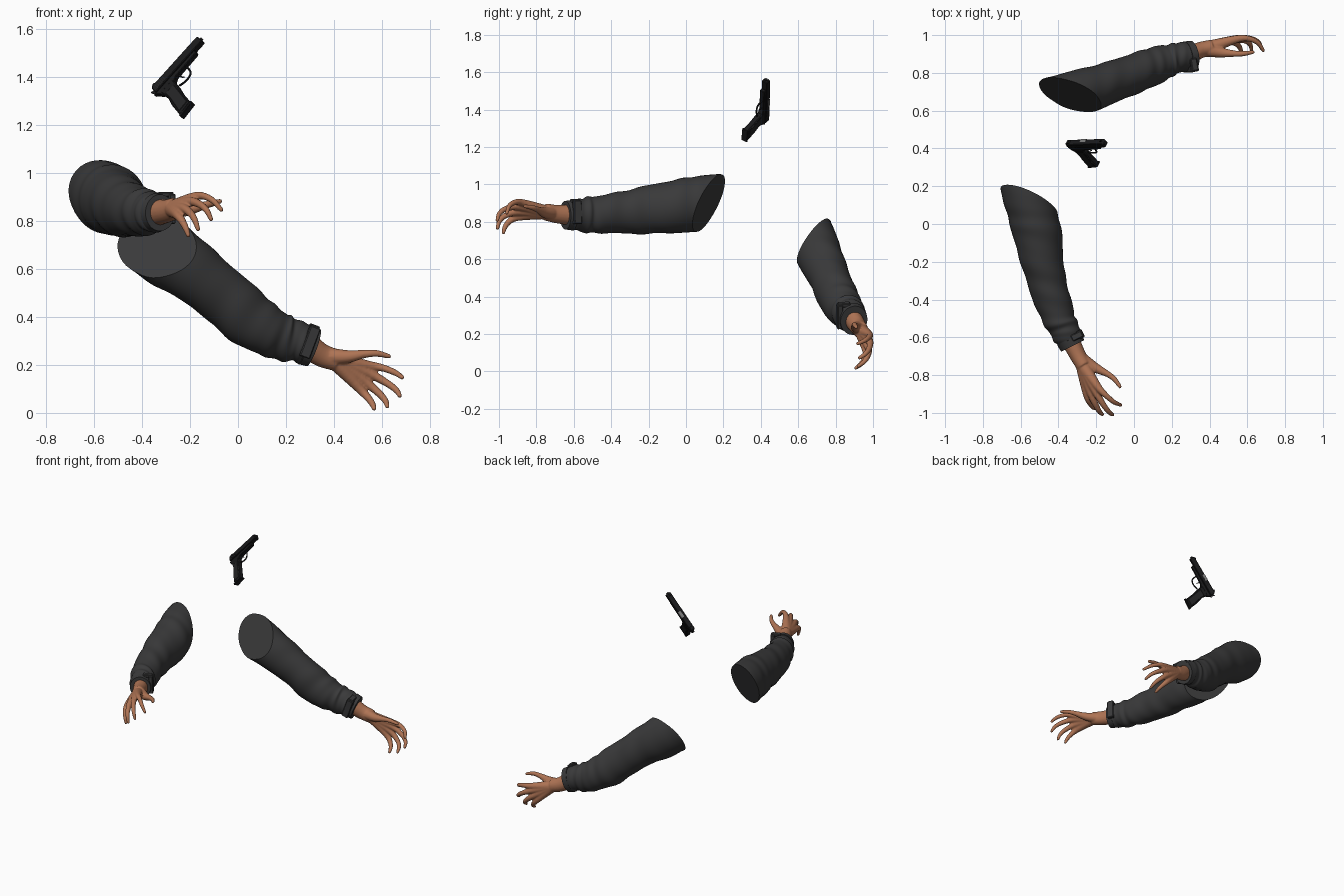
import bpy, bmesh, math
from mathutils import Vector, Matrix

cube = bpy.data.objects.get("Cube")
if cube:
    bpy.data.objects.remove(cube, do_unlink=True)


def material(name, color, rough=0.8):
    m = bpy.data.materials.new(name)
    m.use_nodes = True
    m.diffuse_color = (*color, 1)
    bsdf = m.node_tree.nodes["Principled BSDF"]
    bsdf.inputs["Base Color"].default_value = (*color, 1)
    bsdf.inputs["Roughness"].default_value = rough
    return m


CLOTH = material("charcoal cloth", (0.042, 0.042, 0.043))
SKIN = material("warm skin", (0.43, 0.175, 0.09))
BLACK = material("black metal", (0.01, 0.01, 0.011))
GRIP = material("dark grip", (0.017, 0.017, 0.018))
STEEL = material("grey steel", (0.2, 0.2, 0.2))


def finish(name, bm, mat, angle=None):
    """Turn a bmesh into a named object."""
    bmesh.ops.recalc_face_normals(bm, faces=bm.faces)
    me = bpy.data.meshes.new(name)
    bm.to_mesh(me)
    bm.free()
    ob = bpy.data.objects.new(name, me)
    me.materials.append(mat)
    bpy.context.collection.objects.link(ob)
    if angle:
        bpy.ops.object.select_all(action='DESELECT')
        ob.select_set(True)
        bpy.context.view_layer.objects.active = ob
        bpy.ops.object.shade_smooth_by_angle(angle=math.radians(angle))
    return ob


def spline(keys, count):
    """Catmull-Rom resampling of 4D keys (position and radius)."""
    k = [2 * keys[0] - keys[1], *keys, 2 * keys[-1] - keys[-2]]
    out = []
    for i in range(count + 1):
        t = i / count * (len(keys) - 1)
        j = min(int(t), len(keys) - 2)
        t -= j
        a, b, c, d = k[j:j + 4]
        out.append(0.5 * (2 * b + (c - a) * t + (2 * a - 5 * b + 4 * c - d) * t * t
                          + (3 * b - a - 3 * c + d) * t ** 3))
    return out


def tube(bm, keys, count=12, sides=14, flat=1.0, fold=None, dome=False):
    """Loft rings along the keys, closed at both ends."""
    path = spline([Vector(k) for k in keys], count)
    rings = []
    for i, p in enumerate(path):
        d = (path[min(i + 1, count)] - path[max(i - 1, 0)]).to_3d().normalized()
        side = d.cross(Vector((0, 0, 1))).normalized()
        up = side.cross(d)
        ring = []
        for n in range(sides):
            a = math.tau * n / sides
            r = p[3] * (1 + (fold(i / count, a) if fold else 0))
            ring.append(bm.verts.new(p.to_3d() + r * (side * math.cos(a) / flat + up * math.sin(a) * flat)))
        rings.append(ring)
    for r0, r1 in zip(rings, rings[1:]):
        for n in range(sides):
            m = (n + 1) % sides
            bm.faces.new((r0[n], r0[m], r1[m], r1[n]))
    bm.faces.new(rings[0])
    bm.faces.new(rings[-1])
    if dome:
        end = path[-1]
        m = Matrix.Translation(end.to_3d())
        bmesh.ops.create_icosphere(bm, subdivisions=2, radius=end[3], matrix=m)


def box(bm, lo, hi, matrix):
    lo, hi = Vector(lo), Vector(hi)
    m = matrix @ Matrix.Translation((lo + hi) / 2) @ Matrix.Diagonal((*(hi - lo), 1))
    bmesh.ops.create_cube(bm, size=1, matrix=m)


# Cloth folds, denser toward the wrist and fading out at the cuff
def fold(s, a):
    if s > 0.93:
        return 0
    amp = 0.012 + 0.04 * s * s
    return amp * (math.sin(44 * s + 2 * math.sin(a + 1)) + 0.7 * math.sin(23 * s - 2 * a)
                  + 0.5 * math.sin(70 * s + 3 * math.cos(a)))


def sleeve(side, keys, cut_point, cut_normal, palm):
    bm = bmesh.new()
    tube(bm, keys, 90, 40, 1.06, fold)
    geom = bm.verts[:] + bm.edges[:] + bm.faces[:]
    bmesh.ops.bisect_plane(bm, geom=geom, plane_co=cut_point, plane_no=cut_normal, clear_outer=True)
    bmesh.ops.holes_fill(bm, edges=[e for e in bm.edges if e.is_boundary])
    finish(side + "_sleeve", bm, CLOTH, 42)

    # Cuff band and its strap tab
    end, before = Vector(keys[-1]), Vector(keys[-2])
    start = end.lerp(before, 0.45)
    start[3] = end[3] * 1.12
    rim = end.copy()
    rim[3] *= 1.06
    bm = bmesh.new()
    tube(bm, [start, rim], 3, 32, 1.06)
    finish(side + "_cuff_band", bm, CLOTH, 42)
    x = (end - before).to_3d().normalized()
    y = (Vector(palm) - Vector(palm).dot(x) * x).normalized()
    z = x.cross(y)
    z = -z if z.z < 0 else z
    m = Matrix((x, y, z)).transposed().to_4x4()
    m.translation = end.to_3d()
    bm = bmesh.new()
    r = end[3]
    box(bm, (-0.06, r * 0.75, -r * 0.7), (-0.015, r * 1.18, r * 1.15), m)
    box(bm, (-0.055, r * 0.2, r * 0.95), (-0.02, r * 1.1, r * 1.25), m)
    ob = finish(side + "_cuff_strap", bm, CLOTH)
    ob.modifiers.new("bevel", 'BEVEL').width = 0.004


# Hand described once by finger paths relative to the wrist
FINGERS = {
    "index": [(.2, .058, -.042), (.262, .062, -.052), (.315, .04, -.072), (.345, -.002, -.092)],
    "middle": [(.205, .06, -.075), (.28, .06, -.115), (.32, .04, -.145), (.335, .008, -.168)],
    "ring": [(.19, .055, -.11), (.25, .05, -.16), (.275, .03, -.19), (.283, 0, -.213)],
    "little": [(.165, .045, -.135), (.205, .032, -.18), (.222, .01, -.205), (.228, -.012, -.222)],
}
THUMB = [(.05, 0, -.005, .036), (.12, -.012, -.005, .027), (.19, -.018, .006, .017),
         (.24, -.018, .008, .014), (.29, -.01, -.004, .010)]
RADII = (0.021, 0.0155, 0.013, 0.0095)


def frame(index, little, sign):
    e1 = Vector(index).normalized()
    e2 = Vector(little)
    e2 = (e2 - e2.dot(e1) * e1).normalized()
    return Matrix((e1, e2, sign * e1.cross(e2))).transposed()


REST = frame((.35, -.005, -.093), (.228, -.03, -.23), -1)


def hand(side, wrist, pose, cuff):
    turn = pose @ REST.inverted()

    def place(p, r):
        return (*(Vector(wrist) + turn @ Vector(p)), r)

    bm = bmesh.new()
    tube(bm, [(*cuff, 0.052), place((0.01, 0, 0), 0.046), place((.07, .015, -.02), 0.043)], 8, 20, 1.06)
    for path in FINGERS.values():
        root = place((.06, .015, -.02), 0.037)
        tube(bm, [root] + [place(p, r) for p, r in zip(path, RADII)], 16, 14, dome=True)
    tube(bm, [place(k[:3], k[3]) for k in THUMB], 16, 14, dome=True)
    ob = finish(side + "_hand", bm, SKIN)
    remesh = ob.modifiers.new("blend", 'REMESH')
    remesh.mode = 'VOXEL'
    remesh.voxel_size = 0.005
    remesh.use_smooth_shade = True
    soft = ob.modifiers.new("soften", 'SMOOTH')
    soft.factor = 0.5
    soft.iterations = 3


# Right arm, reaching forward
sleeve("right", [(-.605, .33, .92, .14), (-.555, .12, .9, .14), (-.512, -.05, .882, .135),
                 (-.468, -.28, .855, .112), (-.405, -.48, .838, .094), (-.362, -.57, .836, .082),
                 (-.325, -.645, .835, .068)],
       (-.555, .12, .9), (.38, 1, -.38), (1, 0, 0))
hand("right", (-.305, -.69, .84), frame((.235, -.265, .005), (.105, -.29, -.12), 1), (-.335, -.62, .836))

# Left arm, reaching sideways
sleeve("left", [(-.52, .62, .83, .135), (-.33, .68, .69, .135), (-.125, .75, .54, .115),
                (.05, .815, .39, .11), (.165, .86, .322, .094), (.24, .882, .3, .083),
                (.315, .898, .272, .073)],
       (-.33, .68, .69), (-.33, -1, .6), (0, -1, 0))
hand("left", (.34, .92, .24), REST, (.29, .892, .28))

# Pistol, built along its own axes: x to the muzzle, z upward
bx = Vector((.67, .02, .743)).normalized()
bz = Vector((-.612, .575, .536))
bz = (bz - bz.dot(bx) * bx).normalized()
GUN = Matrix((bx, bz.cross(bx), bz)).transposed().to_4x4()
GUN.translation = (-.335, .42, 1.35)


def plate(name, outline, half, mat, bevel=0.003):
    """Extrude a side profile across the pistol's width."""
    bm = bmesh.new()
    face = bm.faces.new([bm.verts.new((x, -half, z)) for x, z in outline])
    new = bmesh.ops.extrude_face_region(bm, geom=[face])["geom"]
    verts = [v for v in new if isinstance(v, bmesh.types.BMVert)]
    bmesh.ops.translate(bm, verts=verts, vec=(0, 2 * half, 0))
    bmesh.ops.transform(bm, matrix=GUN, verts=bm.verts)
    ob = finish(name, bm, mat)
    if bevel:
        ob.modifiers.new("bevel", 'BEVEL').width = bevel


plate("pistol_slide", [(-.015, -.012), (.275, -.012), (.275, .016), (.268, .022), (-.008, .022), (-.015, .012)],
      .017, BLACK)
plate("pistol_frame", [(-.022, -.014), (.225, -.014), (.22, -.03), (.09, -.034), (.07, -.045), (-.005, -.045)],
      .015, BLACK)
plate("pistol_grip", [(-.004, -.03), (.072, -.03), (.066, -.075), (.056, -.115), (.049, -.178), (-.02, -.185),
                      (-.012, -.12), (.002, -.075)], .0165, BLACK, .005)
plate("grip_panels", [(.008, -.055), (.058, -.055), (.042, -.165), (-.01, -.168), (.006, -.09)], .0185, GRIP, .002)
plate("magazine_base", [(-.023, -.18), (.055, -.175), (.055, -.184), (-.023, -.191)], .018, BLACK, .002)
plate("beavertail", [(-.03, -.012), (.01, -.012), (.005, -.035), (-.012, -.026)], .011, BLACK, .002)
plate("hammer", [(-.03, .012), (-.012, .01), (-.012, -.012), (-.022, -.012)], .004, BLACK, 0)
plate("rear_sight", [(-.004, .02), (.014, .02), (.01, .029), (-.004, .029)], .01, BLACK, 0)
plate("front_sight", [(.25, .02), (.268, .02), (.264, .028), (.256, .028)], .003, BLACK, 0)
plate("trigger", [(.098, -.034), (.106, -.034), (.108, -.05), (.113, -.06), (.104, -.054)], .003, BLACK, 0)

bm = bmesh.new()
box(bm, (.09, -.002, .006), (.135, .0178, .0228), GUN)
finish("ejection_port", bm, STEEL)

# Slide serrations
bm = bmesh.new()
for i in range(6):
    x = 0.004 + i * 0.009
    box(bm, (x, -.0182, -.008), (x + .004, .0182, .016), GUN)
finish("slide_serrations", bm, GRIP)

# Muzzle and trigger guard
bm = bmesh.new()
bmesh.ops.create_cone(bm, cap_ends=True, segments=16, radius1=.008, radius2=.008, depth=.012,
                      matrix=GUN @ Matrix.Translation((.276, 0, .005)) @ Matrix.Rotation(math.pi / 2, 4, 'Y'))
finish("muzzle", bm, GRIP, 40)
bm = bmesh.new()
guard = [(.07, -.07), (.1, -.078), (.13, -.076), (.146, -.062), (.15, -.03)]
tube(bm, [(*(GUN @ Vector((x, 0, z))), .0045) for x, z in guard], 16, 8)
finish("trigger_guard", bm, BLACK, 40)
